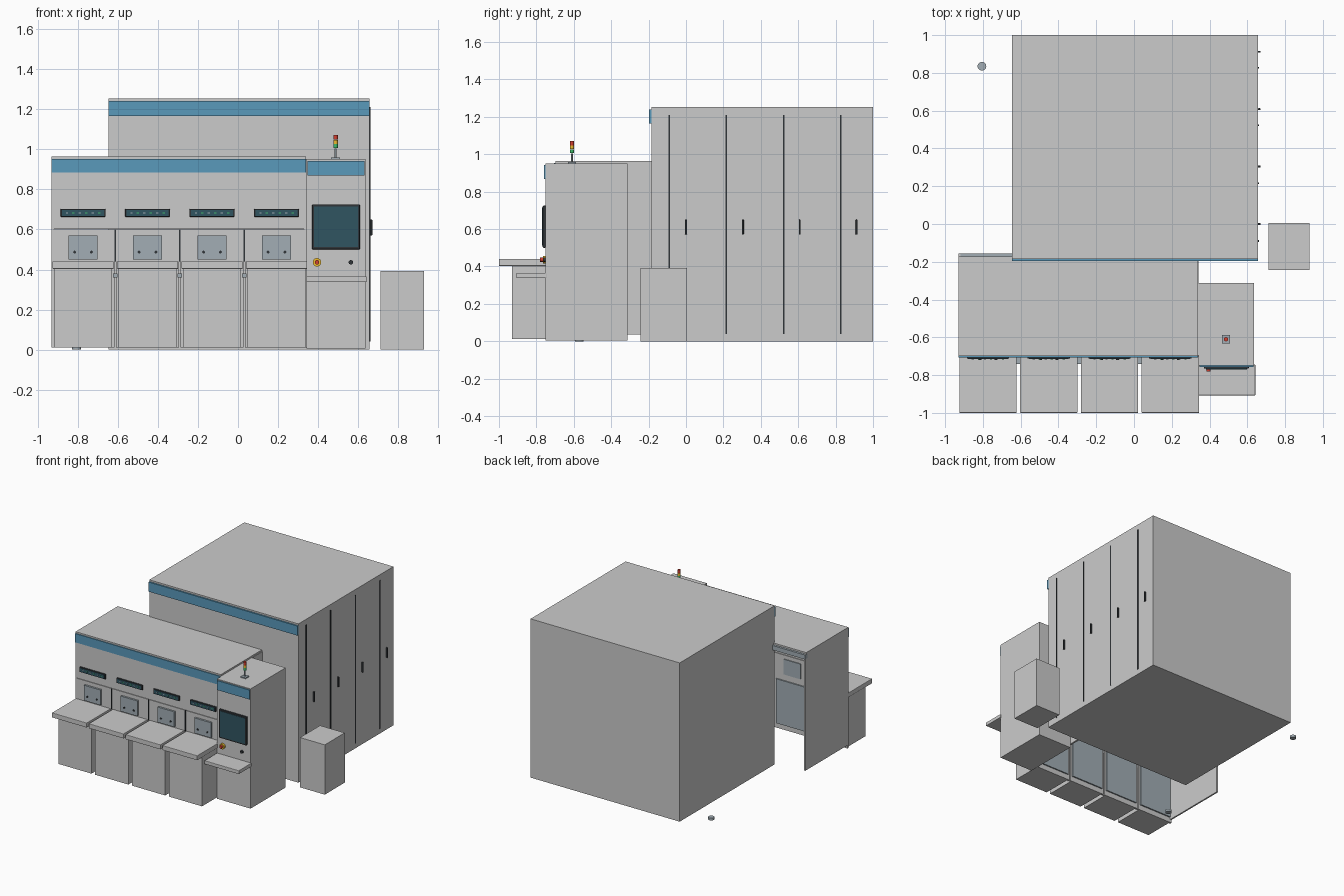
import bpy, math


def mat(name, r, g, b):
    m = bpy.data.materials.new(name)
    m.diffuse_color = (r, g, b, 1)
    return m


BLUE = mat("stripe_blue", 0.10, 0.32, 0.50)
DARK = mat("dark_trim", 0.03, 0.035, 0.04)
GLASS = mat("screen_teal", 0.03, 0.09, 0.12)
STEEL = mat("blue_grey", 0.36, 0.42, 0.46)
RED = mat("red", 0.65, 0.05, 0.03)
YELLOW = mat("yellow", 0.85, 0.50, 0.03)
GREEN = mat("green", 0.05, 0.50, 0.15)


def box(name, x, y, z, m=None, bevel=0):
    """Box from (min, max) ranges on each axis."""
    bpy.ops.mesh.primitive_cube_add(size=1, location=[(a + b) / 2 for a, b in (x, y, z)])
    o = bpy.context.object
    o.name = name
    o.scale = [b - a for a, b in (x, y, z)]
    bpy.ops.object.transform_apply(location=False, rotation=False, scale=True)
    if m:
        o.data.materials.append(m)
    if bevel:
        mod = o.modifiers.new("bevel", 'BEVEL')
        mod.width, mod.segments = bevel, 2
    return o


def cyl(name, loc, r, depth, m=None, front=False):
    """Upright cylinder, or one facing the front."""
    bpy.ops.mesh.primitive_cylinder_add(vertices=24, radius=r, depth=depth, location=loc,
                                        rotation=(math.pi / 2 if front else 0, 0, 0))
    o = bpy.context.object
    o.name = name
    if m:
        o.data.materials.append(m)
    bpy.ops.object.shade_smooth_by_angle()
    return o


# Main rear cabinet with front stripe
box("main_cabinet", (-0.645, 0.657), (-0.185, 1.0), (0, 1.253))
box("main_stripe", (-0.645, 0.657), (-0.197, -0.185), (1.165, 1.24), BLUE)

# Door seams and handles on the right side
for i in range(4):
    y = -0.09 + 0.306 * i
    box(f"door_seam_{i+1}", (0.655, 0.661), (y - 0.004, y + 0.004), (0.04, 1.21), DARK)
    h = 0.0 + 0.304 * i
    box(f"door_handle_{i+1}", (0.656, 0.670), (h - 0.005, h + 0.005), (0.57, 0.65), DARK, 0.003)

# Separate side unit
box("side_unit", (0.712, 0.928), (-0.243, 0.006), (0, 0.393))

# Front transfer unit: open-backed shell
box("transfer_roof", (-0.93, 0.338), (-0.697, -0.172), (0.95, 0.963))
box("transfer_rear_beam", (-0.93, -0.645), (-0.185, -0.155), (0.915, 0.95), STEEL)
box("transfer_left_wall", (-0.93, -0.918), (-0.697, -0.16), (0.035, 0.95))
box("transfer_right_wall", (0.328, 0.342), (-0.697, -0.185), (0.035, 0.95))
box("transfer_front_upper", (-0.93, 0.338), (-0.700, -0.685), (0.603, 0.95))
box("transfer_stripe", (-0.93, 0.338), (-0.706, -0.699), (0.883, 0.952), BLUE)

# Load ports
for i in range(4):
    c = -0.773 + 0.3217 * i
    n = i + 1
    box(f"port_plate_{n}", (c - 0.157, c + 0.157), (-0.70, -0.685), (0.01, 0.60))
    box(f"port_drive_cover_{n}", (c - 0.14, c + 0.14), (-0.685, -0.675), (0.05, 0.40), STEEL)
    box(f"port_shelf_{n}", (c - 0.152, c + 0.152), (-1.0, -0.70), (0.403, 0.44), None, 0.003)
    box(f"port_cabinet_{n}", (c - 0.145, c + 0.145), (-0.93, -0.70), (0.012, 0.403))
    box(f"port_door_{n}", (c - 0.073, c + 0.073), (-0.715, -0.678), (0.45, 0.57), STEEL)
    for s in (-1, 1):
        cyl(f"port_door_latch_{n}_{'l' if s < 0 else 'r'}", (c + s * 0.042, -0.717, 0.487),
            0.007, 0.008, DARK, True)
    # Status display with indicator lights
    box(f"port_display_{n}", (c - 0.112, c + 0.112), (-0.713, -0.699), (0.663, 0.702), DARK, 0.003)
    box(f"port_display_glass_{n}", (c - 0.105, c + 0.105), (-0.715, -0.712), (0.668, 0.697), GLASS)
    for k in range(6):
        x = c - 0.08 + 0.032 * k
        box(f"port_light_{n}_{k+1}", (x - 0.006, x + 0.006), (-0.717, -0.714), (0.680, 0.685),
            GREEN if k % 2 else STEEL)
    # Guide blocks in the gaps between ports
    if i < 3:
        g = c + 0.161
        box(f"port_gap_bracket_{n}", (g - 0.011, g + 0.011), (-0.74, -0.69), (0.36, 0.38), STEEL)
        box(f"port_gap_pin_{n}", (g - 0.003, g + 0.003), (-0.705, -0.69), (0.44, 0.60), DARK)

# Operator station
box("operator_cabinet", (0.342, 0.635), (-0.75, -0.312), (0.005, 0.95))
box("operator_stripe", (0.347, 0.632), (-0.758, -0.749), (0.868, 0.942), BLUE)
box("keyboard_shelf", (0.342, 0.642), (-0.907, -0.745), (0.338, 0.366), None, 0.003)
box("screen_frame", (0.370, 0.608), (-0.766, -0.749), (0.500, 0.725), DARK, 0.004)
box("screen_glass", (0.380, 0.598), (-0.769, -0.765), (0.512, 0.715), GLASS)
cyl("stop_button_ring", (0.394, -0.757, 0.436), 0.021, 0.016, YELLOW, True)
cyl("stop_button", (0.394, -0.770, 0.436), 0.011, 0.022, RED, True)
cyl("power_button", (0.563, -0.756, 0.436), 0.011, 0.014, DARK, True)

# Signal tower
tx, ty = 0.487, -0.61
box("tower_base", (tx - 0.022, tx + 0.022), (ty - 0.022, ty + 0.022), (0.95, 0.958), STEEL)
cyl("tower_pole", (tx, ty, 0.979), 0.005, 0.05, STEEL)
for name, z, m in (("green", 1.016, GREEN), ("yellow", 1.037, YELLOW), ("red", 1.058, RED)):
    cyl(f"tower_light_{name}", (tx, ty, z), 0.011, 0.020, m)
cyl("tower_cap", (tx, ty, 1.070), 0.011, 0.004, RED)

# Floor feet
for n, y in (("rear", 0.835), ("front", -0.57)):
    cyl(f"{n}_foot", (-0.805, y, 0.009), 0.023, 0.018, STEEL)
